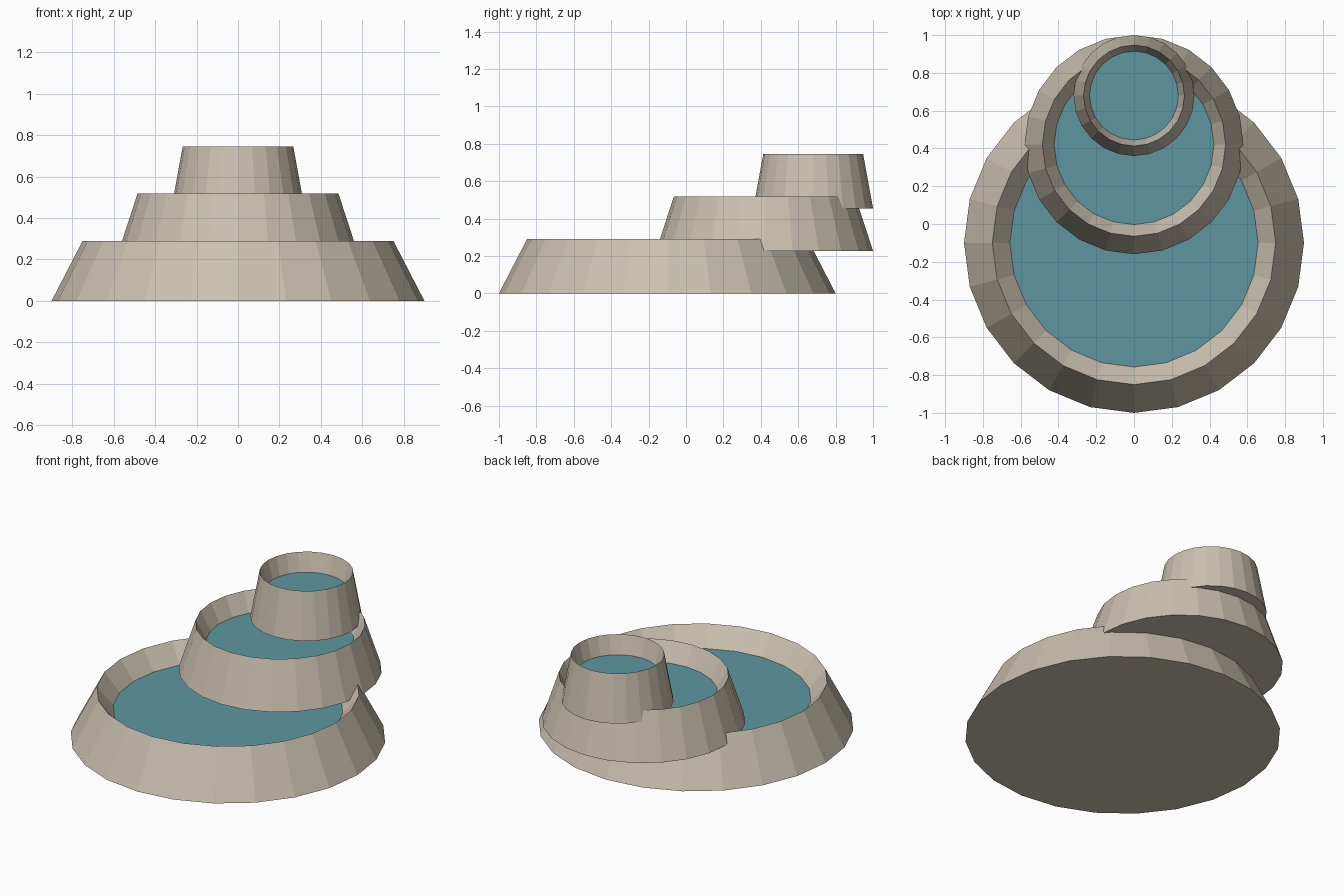
import bpy
import bmesh
import math

cube = bpy.data.objects.get("Cube")
if cube:
    bpy.data.objects.remove(cube, do_unlink=True)

SIDES = 24
HEIGHT = 0.29       # height of each tier
STEP = 0.2275       # rise from one tier to the next
WATER_DROP = 0.115  # water level below the rim


def make_material(name, color):
    mat = bpy.data.materials.new(name)
    mat.use_nodes = True
    mat.diffuse_color = color
    bsdf = mat.node_tree.nodes["Principled BSDF"]
    bsdf.inputs["Base Color"].default_value = color
    bsdf.inputs["Roughness"].default_value = 0.8
    return mat


stone = make_material("warm_stone", (0.59, 0.53, 0.43, 1))
water = make_material("pool_water", (0.112, 0.305, 0.35, 1))


def add_object(name, bm, mat, location):
    mesh = bpy.data.meshes.new(name)
    bm.to_mesh(mesh)
    bm.free()
    mesh.materials.append(mat)
    obj = bpy.data.objects.new(name, mesh)
    obj.location = location
    bpy.context.collection.objects.link(obj)
    return obj


def ring(bm, radius, z):
    angles = [2 * math.pi * i / SIDES for i in range(SIDES)]
    return [bm.verts.new((radius * math.cos(a), radius * math.sin(a), z)) for a in angles]


def add_tier(name, level, y, foot, rim, pool):
    location = (0, y, level * STEP)
    water_z = HEIGHT - WATER_DROP

    # Stone basin: closed underside, sloping wall, sharp rim, inner slope
    bm = bmesh.new()
    rings = [ring(bm, foot, 0), ring(bm, rim, HEIGHT), ring(bm, pool, water_z)]
    bm.faces.new(reversed(rings[0]))
    for low, high in zip(rings, rings[1:]):
        for i in range(SIDES):
            j = (i + 1) % SIDES
            bm.faces.new((low[i], low[j], high[j], high[i]))
    add_object(name + "_basin", bm, stone, location)

    # Water surface filling the basin
    bm = bmesh.new()
    bm.faces.new(ring(bm, pool, water_z))
    add_object(name + "_water", bm, water, location)


add_tier("lower", 0, -0.10, 0.90, 0.75, 0.657)
add_tier("middle", 1, 0.42, 0.58, 0.485, 0.423)
add_tier("upper", 2, 0.68, 0.32, 0.267, 0.235)
